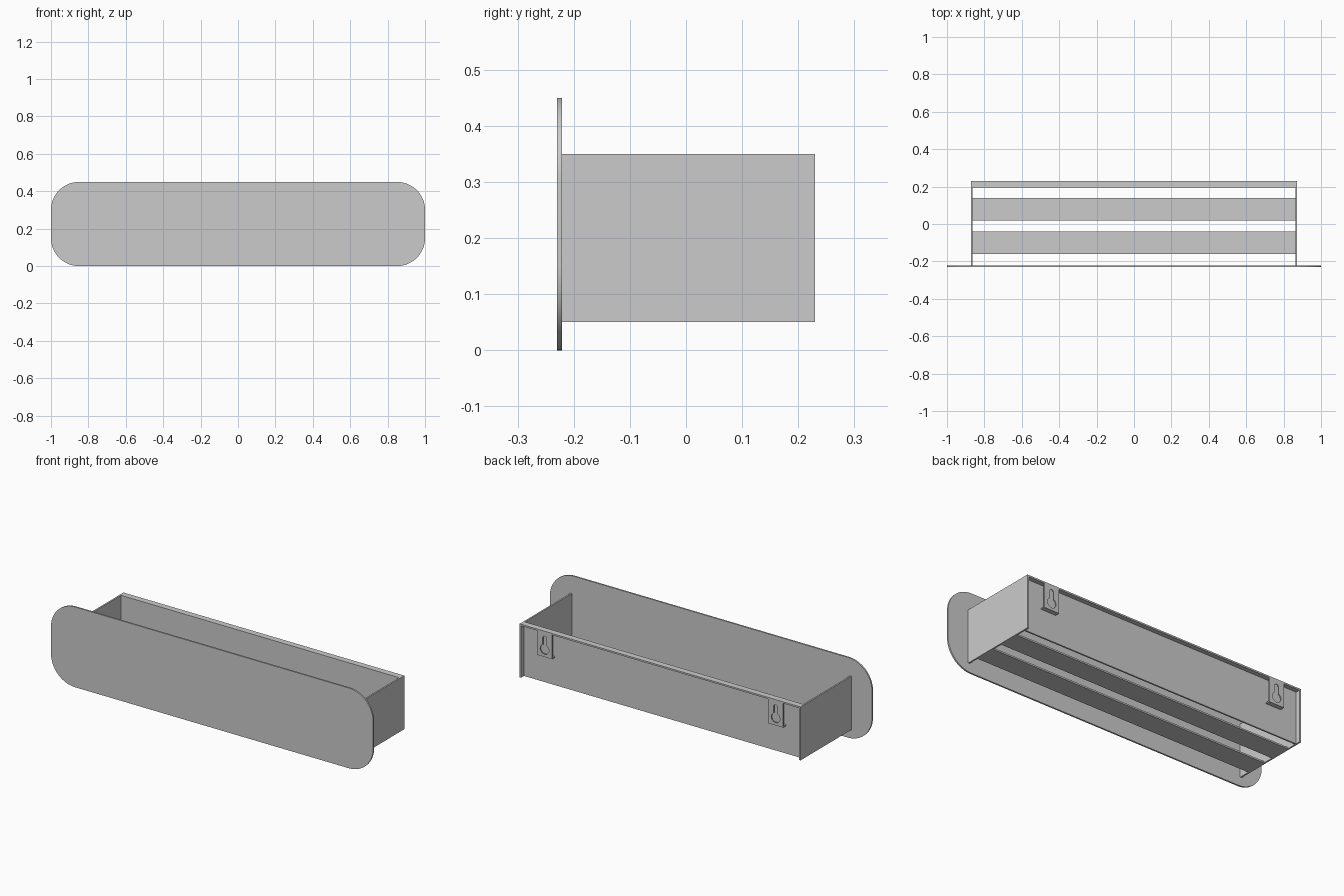
import bpy, bmesh, math

if "Cube" in bpy.data.objects:
    bpy.data.objects.remove(bpy.data.objects["Cube"])

T = 0.009            # sheet thickness
HX = 0.872           # half width of the tray
Z0, Z1 = 0.05, 0.35  # tray bottom and top
FRONT, BACK = -0.221, 0.23
PANEL = 0.195        # inner face of the recessed back panel


def finish(name, bm):
    bmesh.ops.recalc_face_normals(bm, faces=bm.faces)
    me = bpy.data.meshes.new(name)
    bm.to_mesh(me)
    bm.free()
    ob = bpy.data.objects.new(name, me)
    bpy.context.collection.objects.link(ob)
    return ob


def box(name, x, y, z):
    bm = bmesh.new()
    bmesh.ops.create_cube(bm, size=1)
    for v in bm.verts:
        v.co = [(a + b) / 2 + c * (b - a) for (a, b), c in zip((x, y, z), v.co)]
    return finish(name, bm)


def arc(cx, cz, r, a0, a1, n):
    return [(cx + r * math.cos(math.radians(a0 + (a1 - a0) * i / n)),
             cz + r * math.sin(math.radians(a0 + (a1 - a0) * i / n))) for i in range(n + 1)]


def plate(name, loops, y0, y1):
    """Flat sheet from an xz outline, further loops are holes."""
    bm = bmesh.new()
    edges = []
    for loop in loops:
        vs = [bm.verts.new((x, y0, z)) for x, z in loop]
        if len(loops) == 1:
            bm.faces.new(vs)
        else:
            edges += [bm.edges.new((vs[i - 1], vs[i])) for i in range(len(vs))]
    if edges:
        bmesh.ops.triangle_fill(bm, edges=edges, use_beauty=True, normal=(0, -1, 0))
    ret = bmesh.ops.extrude_face_region(bm, geom=bm.faces[:], use_keep_orig=True)
    for g in ret["geom"]:
        if isinstance(g, bmesh.types.BMVert):
            g.co.y = y1
    ob = finish(name, bm)
    bpy.context.view_layer.objects.active = ob
    ob.select_set(True)
    bpy.ops.object.shade_smooth_by_angle(angle=math.radians(30))
    ob.select_set(False)
    return ob


# Rounded front panel
R = 0.15
outline = []
for cx, cz, a in ((1 - R, 0.45 - R, 0), (R - 1, 0.45 - R, 90), (R - 1, R, 180), (1 - R, R, 270)):
    outline += arc(cx, cz, R, a, a + 90, 16)
plate("front_panel", [outline], -0.23, FRONT)

# Recessed back panel and its top flange
box("back_panel", (T - HX, HX - T), (PANEL, PANEL + T), (Z0, Z1 - T))
box("back_flange", (T - HX, HX - T), (PANEL, BACK), (Z1 - T, Z1))

# Floor slats
for i, y in enumerate((-0.16, 0.02)):
    box(f"floor_slat_{i + 1}", (T - HX, HX - T), (y, y + 0.12), (Z0, Z0 + T))

# Side panels and keyhole hanger tabs, one per side
for side, s in (("left", -1), ("right", 1)):
    xs = sorted((s * HX, s * (HX - T)))
    box(f"side_panel_{side}", xs, (FRONT, BACK), (Z0, Z1))

    c, w, zb, zt = s * 0.717, 0.047, 0.205, Z1 - T
    tab = [(c - w, zb), (c + w, zb), (c + w, zt), (c - w, zt)]
    big, small = 0.027, 0.012
    a = math.degrees(math.acos(small / big))
    hole = arc(c, 0.310, small, 0, 180, 10) + arc(c, 0.247, big, 180 - a, 360 + a, 24)
    plate(f"hanger_tab_{side}", [tab, hole], BACK - 0.006, BACK)
    box(f"hanger_foot_{side}", (c - w, c + w), (PANEL + T, BACK - 0.006), (zb, zb + 0.006))
